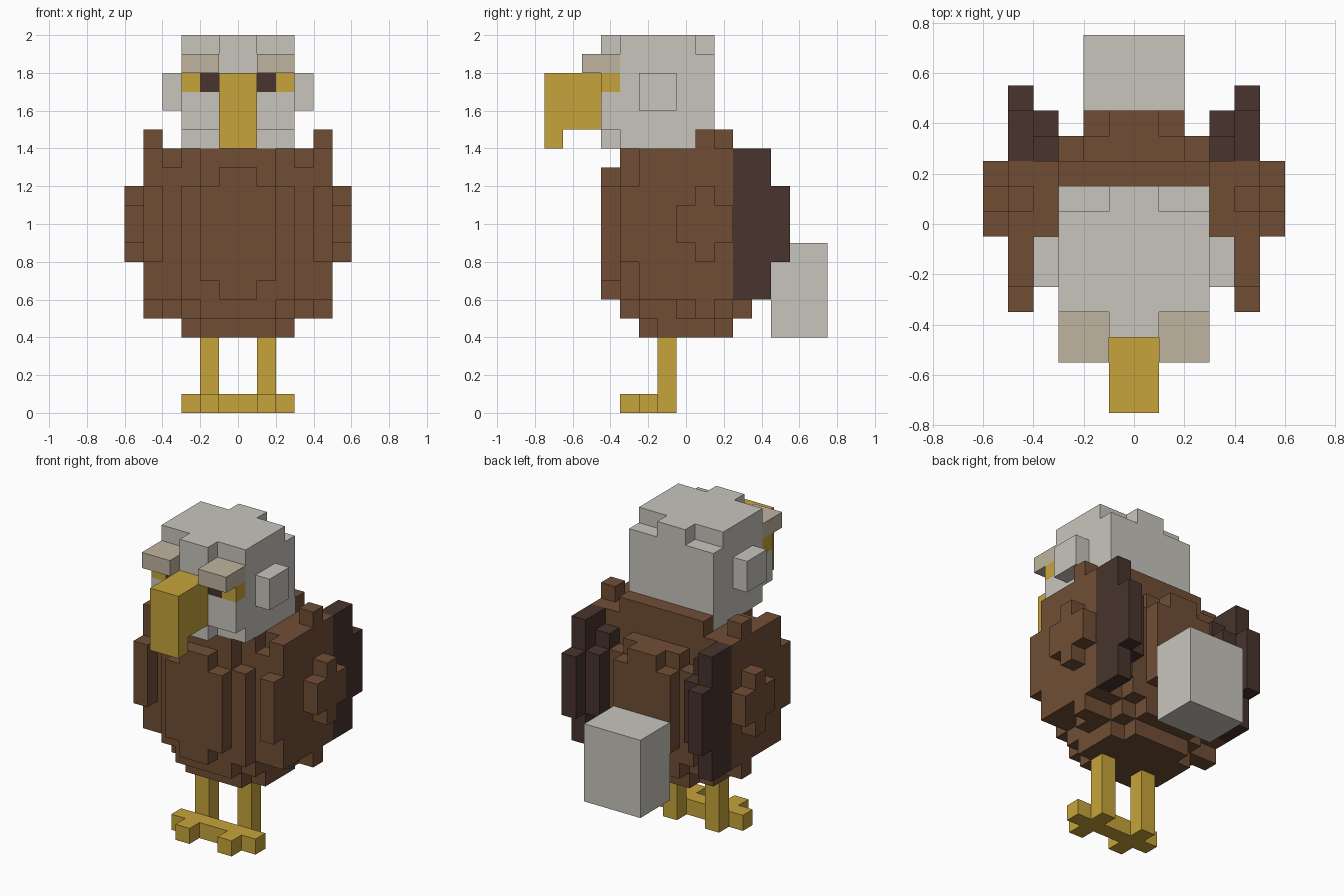
import bpy
import bmesh
from itertools import product
from mathutils import Vector

UNIT = 0.1          # edge length of one block

cube = bpy.data.objects.get("Cube")
if cube:
    bpy.data.objects.remove(cube, do_unlink=True)


def material(name, rgb):
    mat = bpy.data.materials.new(name)
    mat.use_nodes = True
    mat.diffuse_color = (*rgb, 1)
    mat.node_tree.nodes["Principled BSDF"].inputs["Base Color"].default_value = (*rgb, 1)
    return mat


brown = material("brown feathers", (0.16, 0.076, 0.036))
dark = material("dark brown", (0.065, 0.034, 0.026))
white = material("pale grey feathers", (0.58, 0.56, 0.51))
gold = material("golden yellow", (0.57, 0.37, 0.043))
tan = material("tan brow", (0.53, 0.455, 0.35))

AXES = [Vector(a) for a in ((1, 0, 0), (0, 1, 0), (0, 0, 1))]


def blocks(name, mat, *boxes, mirror=False):
    """Fuse boxes (x range, y range, z range in blocks) into one clean shell."""
    cells = set()
    for xr, yr, zr in boxes:
        for i, j, k in product(range(*xr), range(*yr), range(*zr)):
            cells.add((i, j, k))
            if mirror:
                cells.add((-1 - i, j, k))
    bm = bmesh.new()
    for cell in cells:
        centre = Vector(cell) + Vector((0.5, 0, 0.5))
        for a, side in product(range(3), (-1, 1)):
            normal = AXES[a] * side
            if tuple(int(c) for c in Vector(cell) + normal) in cells:
                continue
            u, v = AXES[(a + 1) % 3] / 2, AXES[(a + 2) % 3] / 2 * side
            mid = centre + normal / 2
            corners = (mid - u - v, mid + u - v, mid + u + v, mid - u + v)
            bm.faces.new([bm.verts.new(p * UNIT) for p in corners])
    bmesh.ops.remove_doubles(bm, verts=bm.verts, dist=UNIT / 100)
    bmesh.ops.dissolve_limit(bm, angle_limit=0.01, verts=bm.verts, edges=bm.edges)
    mesh = bpy.data.meshes.new(name)
    bm.to_mesh(mesh)
    bm.free()
    mesh.materials.append(mat)
    obj = bpy.data.objects.new(name, mesh)
    bpy.context.collection.objects.link(obj)
    return obj


# Rounded body, stepped at front, back and underside
blocks("body", brown,
       ((0, 3), (-2, 3), (5, 14)),
       ((0, 4), (-2, 3), (6, 13)),
       ((0, 3), (-1, 2), (4, 5)),
       ((0, 2), (-2, 3), (4, 5)),
       ((0, 3), (-3, 4), (6, 12)),
       ((0, 2), (-3, 4), (5, 13)),
       ((0, 2), (-3, -2), (13, 14)),
       ((0, 2), (-4, 5), (7, 12)),
       ((0, 1), (-4, 5), (6, 13)),
       mirror=True)
blocks("nape", brown, ((-3, 3), (2, 3), (14, 15)))

# Disc-shaped wings with a raised cross on the outside
blocks("wings", brown,
       ((4, 5), (-3, 3), (8, 12)),
       ((4, 5), (-2, 3), (6, 14)),
       ((4, 5), (1, 2), (5, 15)),
       ((3, 4), (-1, 3), (6, 14)),
       ((3, 4), (0, 2), (5, 6)),
       ((5, 6), (0, 3), (9, 11)),
       ((5, 6), (1, 2), (8, 12)),
       mirror=True)
blocks("wing_tips", dark,
       ((4, 5), (3, 5), (6, 14)),
       ((4, 5), (5, 6), (8, 12)),
       ((3, 4), (3, 4), (7, 13)),
       ((3, 4), (4, 5), (8, 12)),
       mirror=True)

# Tail
blocks("tail", white, ((-2, 2), (5, 8), (4, 9)))

# Head with central crest and stepped corners
blocks("head", white,
       ((0, 3), (-3, 1), (14, 20)),
       ((0, 3), (1, 2), (14, 19)),
       ((0, 1), (1, 2), (19, 20)),
       ((0, 1), (-4, -3), (14, 20)),
       ((1, 3), (-4, -3), (15, 17)),
       mirror=True)
blocks("ear_tufts", white, ((3, 4), (-2, 0), (16, 18)), mirror=True)
blocks("brows", tan, ((1, 3), (-5, -3), (18, 19)), mirror=True)
blocks("eyes", gold, ((2, 3), (-4, -3), (17, 18)), mirror=True)
blocks("pupils", dark, ((1, 2), (-4, -3), (17, 18)), mirror=True)

# Hooked beak
blocks("beak", gold,
       ((-1, 1), (-7, -4), (15, 18)),
       ((-1, 1), (-7, -6), (14, 15)))

# Legs and toes
blocks("legs", gold, ((1, 2), (-1, 0), (0, 4)), mirror=True)
blocks("feet", gold,
       ((0, 3), (-2, -1), (0, 1)),
       ((1, 2), (-3, -2), (0, 1)),
       mirror=True)
